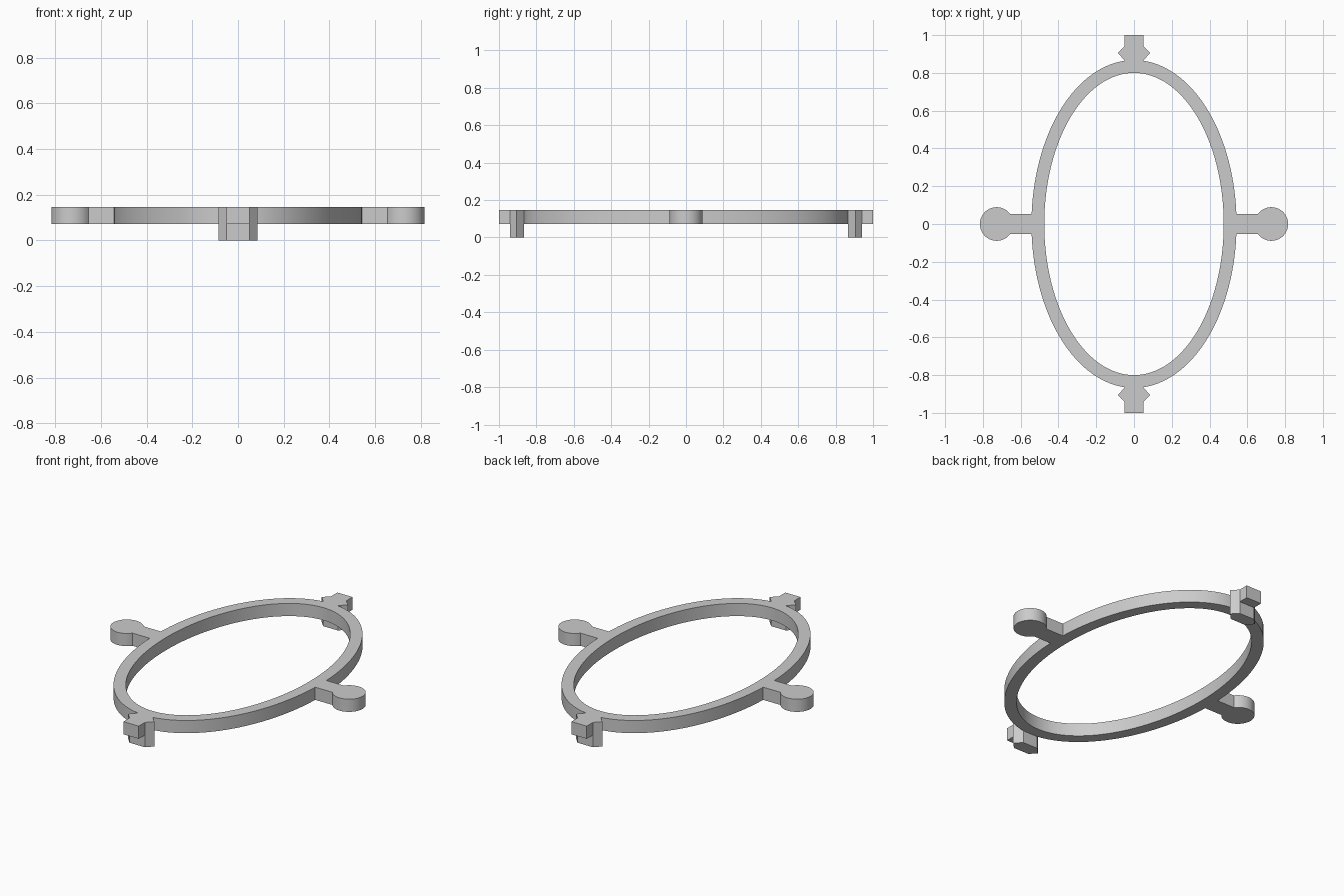
import bpy, bmesh
from math import sin, cos, asin, pi, radians

if "Cube" in bpy.data.objects:
    bpy.data.objects.remove(bpy.data.objects["Cube"], do_unlink=True)

TOP, UNDER = 0.147, 0.072
OUTER, INNER = (0.543, 0.868), (0.475, 0.80)
KNOB_X, KNOB_R, ARM = 0.727, 0.089, 0.052

grey = bpy.data.materials.new("plain grey")
grey.use_nodes = True
colour = (0.6, 0.6, 0.6, 1)
grey.diffuse_color = colour
grey.node_tree.nodes["Principled BSDF"].inputs["Base Color"].default_value = colour


def plate(name, loops, low, high):
    """Flat outline (further loops are holes) extruded between two heights."""
    bm = bmesh.new()
    edges = []
    for loop in loops:
        vs = [bm.verts.new((x, y, low)) for x, y in loop]
        edges += [bm.edges.new((a, b)) for a, b in zip(vs, vs[1:] + vs[:1])]
    if len(loops) == 1:
        bm.faces.new(bm.verts)
    else:
        bmesh.ops.triangle_fill(bm, edges=edges, use_beauty=True)
    ext = bmesh.ops.extrude_face_region(bm, geom=bm.faces[:], use_keep_orig=True)
    for v in ext["geom"]:
        if isinstance(v, bmesh.types.BMVert):
            v.co.z = high
    bmesh.ops.recalc_face_normals(bm, faces=bm.faces)
    mesh = bpy.data.meshes.new(name)
    bm.to_mesh(mesh)
    bm.free()
    mesh.materials.append(grey)
    obj = bpy.data.objects.new(name, mesh)
    bpy.context.collection.objects.link(obj)
    bpy.ops.object.select_all(action="DESELECT")
    obj.select_set(True)
    bpy.context.view_layer.objects.active = obj
    bpy.ops.object.shade_smooth_by_angle(angle=radians(25))


def arc(cx, rx, ry, start, end, n):
    return [(cx + rx * cos(start + (end - start) * i / n),
             ry * sin(start + (end - start) * i / n)) for i in range(n + 1)]


# Oval ring with round-ended side arms: one quarter, mirrored
quarter = arc(KNOB_X, KNOB_R, KNOB_R, 0, pi - asin(ARM / KNOB_R), 20)
quarter += arc(0, *OUTER, asin(ARM / OUTER[1]), pi / 2, 32)
half = quarter + [(-x, y) for x, y in quarter[-2::-1]]
outline = half + [(x, -y) for x, y in half[-2:0:-1]]
hole = arc(0, *INNER, 0, 2 * pi, 128)[:-1]
plate("oval_ring", [outline, hole], UNDER, TOP)

# Pointed lug and end tab at each end
for side, s in (("front", -1), ("back", 1)):
    right = [(0.048, 0.865), (0.086, 0.905), (0.05, 0.942)]
    lug = right + [(-x, y) for x, y in reversed(right)]
    plate(side + "_lug", [[(x, s * y) for x, y in lug]], 0, TOP)
    tab = [(0.05, 0.942), (0.05, 1), (-0.05, 1), (-0.05, 0.942)]
    plate(side + "_tab", [[(x, s * y) for x, y in tab]], UNDER, TOP)
